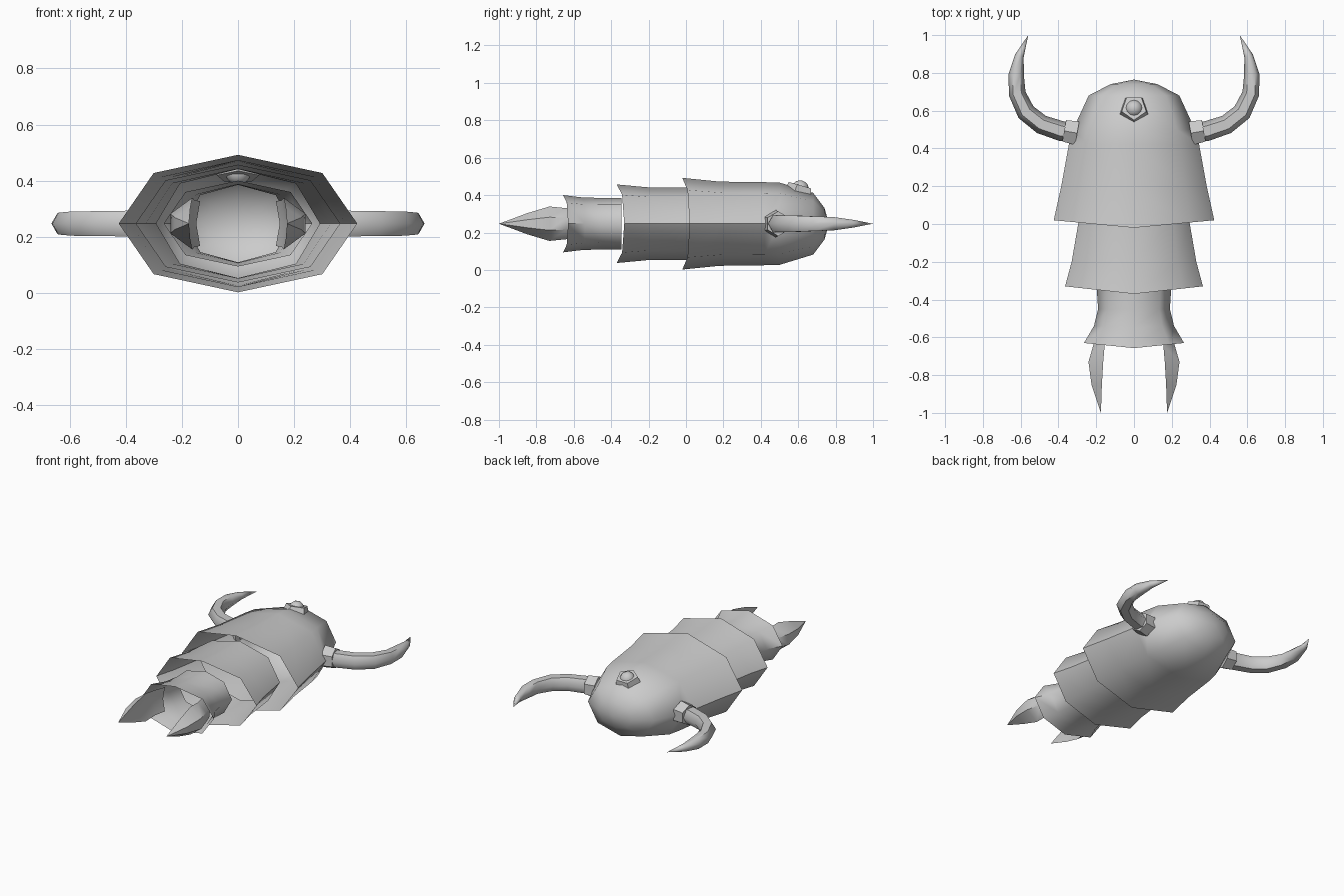
import bpy, bmesh, math
from mathutils import Vector, Matrix

if "Cube" in bpy.data.objects:
    bpy.data.objects.remove(bpy.data.objects["Cube"])

CZ = 0.247  # height of the body axis


def finish(name, bm, mirror=False, angle=60):
    bmesh.ops.remove_doubles(bm, verts=bm.verts, dist=0.0005)
    bmesh.ops.recalc_face_normals(bm, faces=bm.faces)
    me = bpy.data.meshes.new(name)
    bm.to_mesh(me)
    bm.free()
    ob = bpy.data.objects.new(name, me)
    bpy.context.collection.objects.link(ob)
    bpy.ops.object.select_all(action='DESELECT')
    bpy.context.view_layer.objects.active = ob
    ob.select_set(True)
    bpy.ops.object.shade_smooth_by_angle(angle=math.radians(angle))
    if mirror:
        ob.modifiers.new("Mirror", 'MIRROR')
    return ob


def loft(name, rings, cap_start=False, mirror=False, angle=60):
    """Skin a list of equal-length closed rings of points."""
    bm = bmesh.new()
    rows = [[bm.verts.new(p) for p in r] for r in rings]
    n = len(rows[0])
    for a, b in zip(rows, rows[1:]):
        for i in range(n):
            j = (i + 1) % n
            bm.faces.new((a[i], a[j], b[j], b[i]))
    if cap_start:
        bm.faces.new(rows[0])
    return finish(name, bm, mirror, angle)


def shell(name, profile):
    """Octagonal shell along y; profile = (y, half width, half height, sweep)."""
    rings = []
    for y, w, h, k in profile:
        ring = []
        for i in range(8):
            c, s = math.cos(i * math.pi / 4), math.sin(i * math.pi / 4)
            ring.append((w * c, y - k * (1 - abs(c)), CZ + h * s * (1.04 if i % 2 else 1)))
        rings.append(ring)
    return loft(name, rings)


# Overlapping body shells, open at the back
shell("head_shell", [(0.02, 0.425, 0.245, 0.04), (0.20, 0.385, 0.225, 0.02),
                     (0.42, 0.345, 0.222, 0), (0.50, 0.323, 0.22, 0),
                     (0.68, 0.24, 0.165, 0), (0.74, 0.125, 0.085, 0), (0.765, 0, 0, 0)])
shell("middle_shell", [(0.02, 0.292, 0.194, 0), (-0.20, 0.33, 0.195, 0.01),
                       (-0.33, 0.365, 0.21, 0.04)])
shell("rear_shell", [(-0.345, 0.197, 0.138, 0), (-0.45, 0.19, 0.138, 0),
                     (-0.54, 0.212, 0.14, 0.01), (-0.63, 0.265, 0.153, 0.027)])

# Curved mandibles: hexagonal tapering tubes
path = [(0.30, 0.485, 0.052), (0.385, 0.492, 0.053), (0.49, 0.527, 0.051),
        (0.572, 0.592, 0.050), (0.618, 0.69, 0.045), (0.624, 0.79, 0.041),
        (0.607, 0.89, 0.024), (0.56, 1.0, 0.0)]
rings = []
for i, (x, y, r) in enumerate(path):
    a, b = path[max(i - 1, 0)], path[min(i + 1, len(path) - 1)]
    t = Vector((b[0] - a[0], b[1] - a[1], 0)).normalized()
    side = Vector((t.y, -t.x, 0))
    rings.append([Vector((x, y, CZ)) + side * r * math.cos(q * math.pi / 3)
                  + Vector((0, 0, r * math.sin(q * math.pi / 3))) for q in range(6)])
loft("mandible", rings, True, True)

# Hexagonal mandible sockets
bm = bmesh.new()
rot = Matrix.Rotation(math.radians(10), 4, 'Z') @ Matrix.Rotation(math.radians(90), 4, 'Y') \
    @ Matrix.Rotation(math.radians(90), 4, 'Z')
bmesh.ops.create_cone(bm, cap_ends=True, segments=6, radius1=0.073, radius2=0.066, depth=0.07,
                      matrix=Matrix.Translation((0.335, 0.487, CZ)) @ rot)
finish("mandible_socket", bm, True, 30)

# Tail claws: crescent section tapering to a point
rings = []
for y, xi, xo, h in [(-0.57, 0.135, 0.19, 0.08), (-0.64, 0.155, 0.215, 0.083),
                     (-0.73, 0.163, 0.241, 0.092), (-0.85, 0.17, 0.225, 0.056),
                     (-1.0, 0.175, 0.175, 0)]:
    m = xi + 0.25 * (xo - xi)
    rings.append([(xi, y, CZ + h), (xo, y, CZ + 0.38 * h), (xo, y, CZ - 0.38 * h),
                  (xi, y, CZ - h), (m, y, CZ)])
loft("tail_claw", rings, True, True, 50)

# Eye on top of the head, tilted with the slope
tilt = Matrix.Translation((0, 0.61, 0.432)) @ Matrix.Rotation(math.radians(-16), 4, 'X')
bm = bmesh.new()
bmesh.ops.create_cone(bm, cap_ends=True, segments=5, radius1=0.08, radius2=0.068, depth=0.04,
                      matrix=tilt @ Matrix.Rotation(math.radians(180), 4, 'Z'))
finish("eye_socket", bm, False, 30)
bm = bmesh.new()
bmesh.ops.create_uvsphere(bm, u_segments=12, v_segments=8, radius=0.047, matrix=tilt)
finish("eye", bm)
